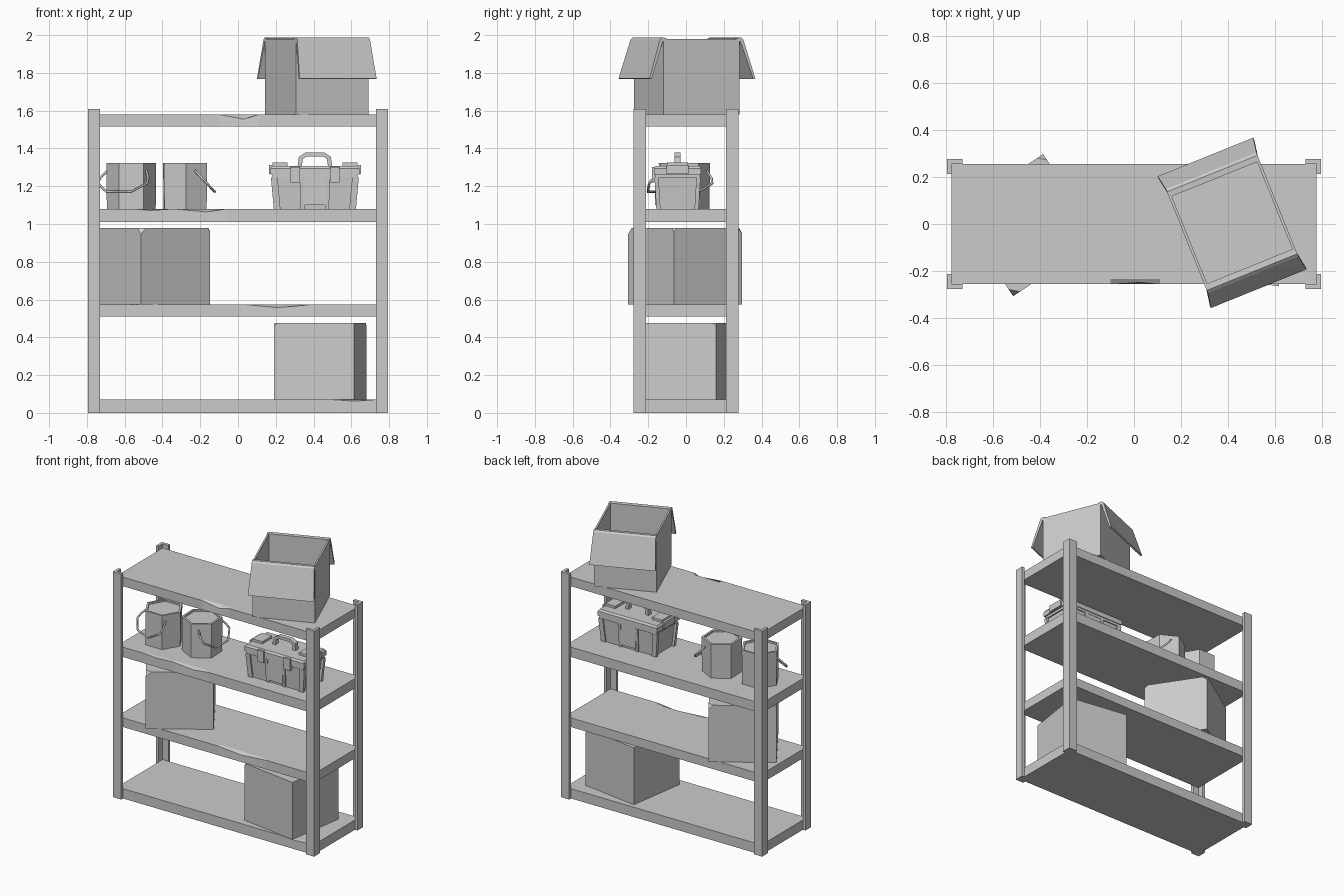
import bpy, bmesh
from math import radians, cos, sin, pi
from mathutils import Vector, Matrix

if "Cube" in bpy.data.objects:
    bpy.data.objects.remove(bpy.data.objects["Cube"])


def finish(name, bm, loc=(0, 0, 0), rot=0):
    bmesh.ops.recalc_face_normals(bm, faces=bm.faces)
    me = bpy.data.meshes.new(name)
    bm.to_mesh(me)
    bm.free()
    ob = bpy.data.objects.new(name, me)
    ob.location = loc
    ob.rotation_euler.z = radians(rot)
    bpy.context.collection.objects.link(ob)
    return ob


def loft(name, rings, closed=True, **kw):
    """Skin equal-length closed rings, capping both ends."""
    bm = bmesh.new()
    vs = [[bm.verts.new(p) for p in r] for r in rings]
    n = len(vs[0])
    for a, b in zip(vs, vs[1:]):
        for i in range(n):
            j = (i + 1) % n
            bm.faces.new((a[i], a[j], b[j], b[i]))
    if closed:
        bm.faces.new(vs[0])
    bm.faces.new(vs[-1])
    return finish(name, bm, **kw)


def rect(w, d, z):
    return [(-w / 2, -d / 2, z), (w / 2, -d / 2, z), (w / 2, d / 2, z), (-w / 2, d / 2, z)]


def box(name, x0, x1, y0, y1, z0, z1, **kw):
    return loft(name, [[(x0, y0, z), (x1, y0, z), (x1, y1, z), (x0, y1, z)] for z in (z0, z1)], **kw)


def tube(name, pts, r, **kw):
    cu = bpy.data.curves.new(name, 'CURVE')
    cu.dimensions = '3D'
    cu.bevel_depth = r
    cu.bevel_resolution = 0
    cu.use_fill_caps = True
    sp = cu.splines.new('POLY')
    sp.points.add(len(pts) - 1)
    for p, q in zip(sp.points, pts):
        p.co = (*q, 1)
    ob = bpy.data.objects.new(name, cu)
    ob.location = kw.get('loc', (0, 0, 0))
    ob.rotation_euler.z = radians(kw.get('rot', 0))
    bpy.context.collection.objects.link(ob)


# Corner posts: L-shaped angle sections
L = [(.795, .277), (.73, .277), (.73, .256), (.775, .256), (.775, .212), (.795, .212)]
for sx, nx in ((-1, "left"), (1, "right")):
    for sy, ny in ((-1, "front"), (1, "back")):
        loft(f"post_{ny}_{nx}", [[(sx * x, sy * y, z) for x, y in L] for z in (0, 1.61)])

# Shelves with dented front edges: (x, dip) along the top front edge
shelves = [(0, .07, [(.5, 0), (.62, .008), (.72, 0)]),
           (.51, .575, [(.02, 0), (.21, .018), (.4, 0)]),
           (1.01, 1.08, [(-.55, 0), (-.47, .008), (-.34, 0), (-.17, .016), (-.06, 0)]),
           (1.515, 1.58, [(-.1, 0), (.03, .025), (.11, 0)])]
for i, (z0, z1, dents) in enumerate(shelves):
    stations = [(-.775, 0)] + dents + [(.775, 0)]
    loft(f"shelf_{i + 1}", [[(x, -.256, z0), (x, -.256 + d * .3, z1 - d), (x, -.233, z1),
                             (x, .256, z1), (x, .256, z0)] for x, d in stations])


# Closed cartons with worn top corners
def carton(name, w, d, h, loc, rot, worn):
    bm = bmesh.new()
    bmesh.ops.create_cube(bm, size=1, matrix=Matrix.Translation((0, 0, h / 2)) @ Matrix.Diagonal((w, d, h, 1)))
    for sx, sy, off in worn:
        v = max(bm.verts, key=lambda v: sx * v.co.x + sy * v.co.y + v.co.z)
        bmesh.ops.bevel(bm, geom=[v], offset=off, affect='VERTICES', segments=1)
    return finish(name, bm, loc, rot)


carton("carton_middle", .44, .433, .405, (-.45, -.005, .575), 33.5,
       [(-1, -1, .035), (1, -1, .02), (1, 1, .03)])
carton("carton_bottom", .43, .43, .407, (.435, -.02, .07), -8.7, [(-1, -1, .02), (1, 1, .02)])

# Open carton on top, walls with an empty inside
top_kw = dict(loc=(.417, .005, 1.58), rot=22)
W, D, T = .415, .435, .012
loft("open_carton", [rect(W, D, 0), rect(W, D, .4), rect(W - 2 * T, D - 2 * T, .4),
                     rect(W - 2 * T, D - 2 * T, T)], **top_kw)

# Folded-out front and back flaps
for s, nm in ((-1, "front"), (1, "back")):
    prof = [(.200, .395), (.2, .405), (.226, .407), (.238, .397), (.302, .19), (.29, .187), (.222, .385)]
    loft(f"carton_flap_{nm}", [[((W / 2 + (.012 if z < .3 else 0)) * sx, s * y, z) for y, z in prof]
                               for sx in (-1, 1)], **top_kw)


# Six-sided buckets with recessed lid and hanging bail
def bucket(name, x, y, turn, bail_turn):
    R, H = .132, .243

    def ring(r, z):
        return [(r * cos(radians(turn) + k * pi / 3), r * sin(radians(turn) + k * pi / 3), z) for k in range(6)]
    loc = (x, y, 1.08)
    loft(name, [ring(R * .98, 0), ring(R, H), ring(R * .88, H), ring(R * .88, H - .012)], loc=loc)
    half = [(.115, .02), (.14, .35), (.145, .6), (.07, 1)]
    path = [(-u, s) for u, s in half] + [(u, s) for u, s in reversed(half)]
    tube(name + "_bail", [(u, -.05 - .107 * s, .205 - .115 * s) for u, s in path], .007,
         loc=loc, rot=bail_turn)


bucket("bucket_left", -.565, -.03, 0, -25)
bucket("bucket_right", -.28, -.005, 32, 90)

# Toolbox body and lid
tb = dict(loc=(.407, -.045, 1.08))
loft("toolbox_body", [rect(.40, .205, 0), rect(.43, .225, .165)], **tb)
loft("toolbox_lid", [rect(.45, .24, .165), rect(.45, .24, .182), rect(.47, .25, .182),
                     rect(.47, .25, .215), rect(.45, .23, .228)], **tb)

for s, nm in ((-1, "left"), (1, "right")):
    # Corner ribs and centre ribs, front and back
    for t, ny in ((-1, "front"), (1, "back")):
        for kind, cx, w in (("corner", .2, .035), ("centre", .064, .022)):
            lean = .015 if kind == "corner" else .004
            loft(f"toolbox_{kind}_rib_{ny}_{nm}",
                 [[(s * (cx + lean * k + a), t * (b + .01 * k), .165 * k)
                   for a, b in ((-w / 2, .09), (w / 2, .09), (w / 2, .112), (-w / 2, .112))]
                  for k in (0, 1)], **tb)
    # Raised lid trays and end catches
    x0, x1 = sorted((s * .145, s * .225))
    box(f"toolbox_tray_{nm}", x0, x1, -.055, .055, .215, .245, **tb)
    x0, x1 = sorted((s * .225, s * .243))
    box(f"toolbox_end_catch_{nm}", x0, x1, -.058, .058, .185, .232, **tb)
    # Front latches
    x0, x1 = sorted((s * .08, s * .13))
    box(f"toolbox_latch_{nm}", x0, x1, -.135, -.11, .14, .222, **tb)
box("toolbox_centre_panel", -.06, .06, -.118, .118, .02, .175, **tb)

# Toolbox carry handle: flat arch
arch = [(-.092, .22), (-.085, .275), (-.05, .298), (.05, .298), (.085, .275), (.092, .22)]
inner = [(.07, .22), (.064, .265), (.042, .278), (-.042, .278), (-.064, .265), (-.07, .22)]
loft("toolbox_handle", [[(x, y, z) for x, z in arch + inner] for y in (-.017, .017)], **tb)
